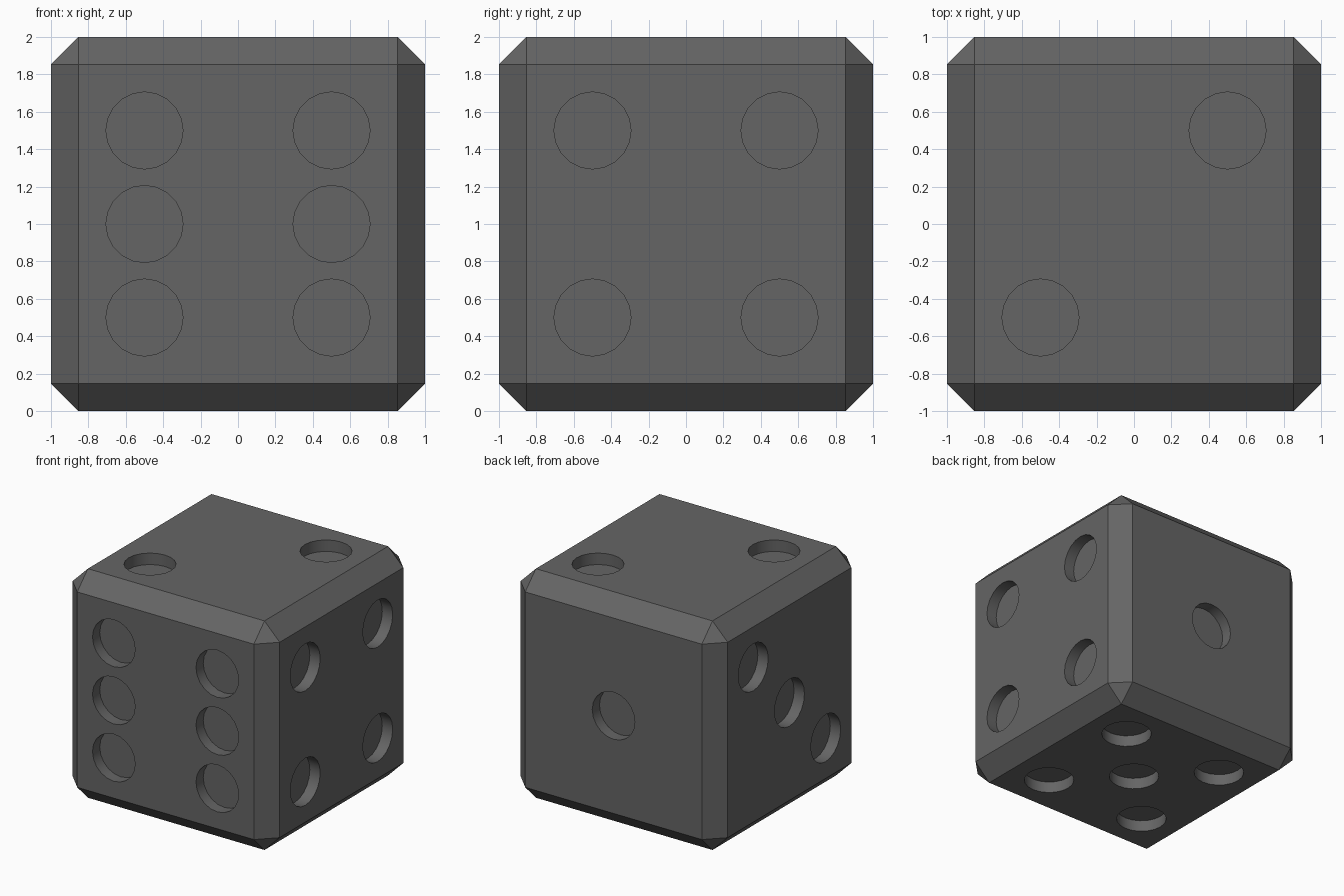
import bpy
import bmesh
import math
from mathutils import Matrix, Vector

default = bpy.data.objects.get("Cube")
if default:
    bpy.data.objects.remove(default, do_unlink=True)

BEVEL = 0.147
PIP_RADIUS = 0.206
PIP_DEPTH = 0.1
CENTRE = Vector((0, 0, 1))

# Single dark grey finish
grey = bpy.data.materials.new("dark_grey")
grey.use_nodes = True
colour = (0.13, 0.13, 0.13, 1)
grey.diffuse_color = colour
grey.node_tree.nodes["Principled BSDF"].inputs["Base Color"].default_value = colour


def mesh_object(name, bm):
    mesh = bpy.data.meshes.new(name)
    bm.to_mesh(mesh)
    bm.free()
    mesh.materials.append(grey)
    obj = bpy.data.objects.new(name, mesh)
    bpy.context.collection.objects.link(obj)
    return obj


# Chamfered cube body
bm = bmesh.new()
bmesh.ops.create_cube(bm, size=2, matrix=Matrix.Translation(CENTRE))
bmesh.ops.bevel(bm, geom=bm.edges[:], offset=BEVEL, offset_type='OFFSET',
                segments=1, profile=0.5, affect='EDGES')
body = mesh_object("die_body", bm)

# Pip layouts: face normal, then the two in-face axes
X, Y, Z = Vector((1, 0, 0)), Vector((0, 1, 0)), Vector((0, 0, 1))
diagonal = [(-1, -1), (1, 1)]
corners = diagonal + [(-1, 1), (1, -1)]
layouts = [
    (-Y, X, Z, corners + [(-1, 0), (1, 0)]),
    (Y, X, Z, [(0, 0)]),
    (X, Y, Z, corners),
    (-X, Y, Z, diagonal + [(0, 0)]),
    (Z, X, Y, diagonal),
    (-Z, X, Y, corners + [(0, 0)]),
]

# Cylinders for all the pips, straddling each face
bm = bmesh.new()
for normal, u, v, pips in layouts:
    turn = Matrix((u, v, u.cross(v))).transposed().to_4x4()
    for a, b in pips:
        place = Matrix.Translation(CENTRE + normal + (u * a + v * b) * 0.5)
        bmesh.ops.create_cone(bm, cap_ends=True, segments=20, radius1=PIP_RADIUS,
                              radius2=PIP_RADIUS, depth=2 * PIP_DEPTH,
                              matrix=place @ turn)
bmesh.ops.recalc_face_normals(bm, faces=bm.faces[:])
cutter = mesh_object("pip_cutter", bm)
cutter.hide_render = True

# Sink the pips into the body
cut = body.modifiers.new("pips", 'BOOLEAN')
cut.operation = 'DIFFERENCE'
cut.solver = 'EXACT'
cut.object = cutter
bpy.ops.object.select_all(action='DESELECT')
bpy.context.view_layer.objects.active = body
body.select_set(True)
bpy.ops.object.modifier_apply(modifier=cut.name)
bpy.data.objects.remove(cutter, do_unlink=True)
bpy.ops.object.shade_smooth_by_angle(angle=math.radians(30))
